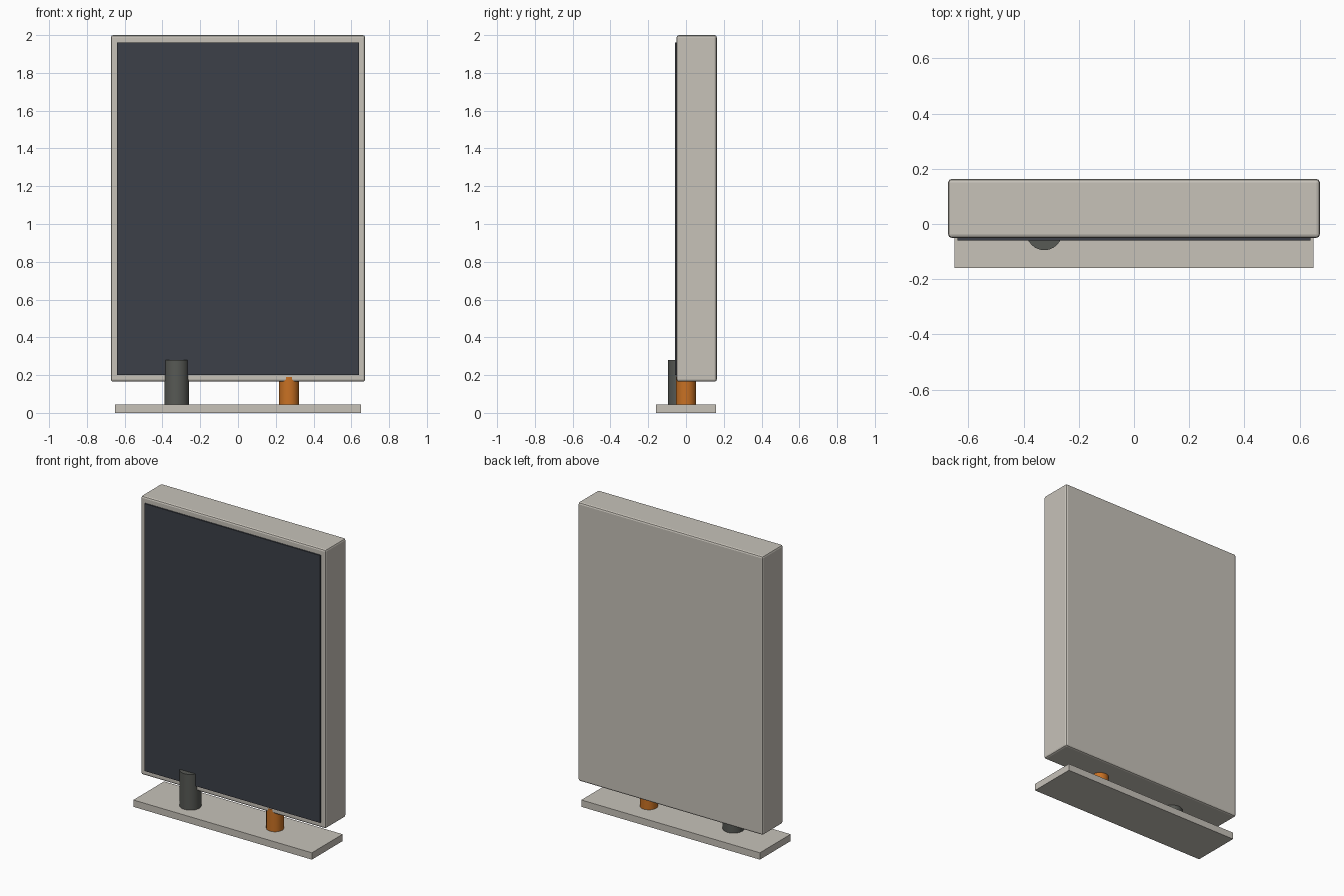
import bpy
import math

cube = bpy.data.objects.get("Cube")
if cube:
    bpy.data.objects.remove(cube, do_unlink=True)


def material(name, rgb):
    mat = bpy.data.materials.new(name)
    mat.use_nodes = True
    mat.diffuse_color = (*rgb, 1)
    mat.node_tree.nodes["Principled BSDF"].inputs["Base Color"].default_value = (*rgb, 1)
    return mat


def box(name, low, high, mat, bevel=0):
    """Box between two opposite corners, with optional softened edges."""
    centre = [(a + b) / 2 for a, b in zip(low, high)]
    bpy.ops.mesh.primitive_cube_add(size=1, location=centre)
    obj = bpy.context.object
    obj.name = name
    obj.scale = [b - a for a, b in zip(low, high)]
    bpy.ops.object.transform_apply(location=False, rotation=False, scale=True)
    obj.data.materials.append(mat)
    if bevel:
        mod = obj.modifiers.new("Bevel", "BEVEL")
        mod.width = bevel
        mod.segments = 2
    return obj


def post(name, x, y, radius, bottom, top, mat):
    """Upright smooth-sided cylinder."""
    bpy.ops.mesh.primitive_cylinder_add(
        vertices=24, radius=radius, depth=top - bottom,
        location=(x, y, (bottom + top) / 2))
    obj = bpy.context.object
    obj.name = name
    obj.data.materials.append(mat)
    bpy.ops.object.shade_smooth_by_angle(angle=math.radians(30))
    return obj


stone = material("warm light grey", (0.57, 0.54, 0.485))
slate = material("dark slate", (0.045, 0.051, 0.065))
charcoal = material("charcoal", (0.095, 0.1, 0.09))
orange = material("burnt orange", (0.58, 0.165, 0.017))

# Foot plate
box("base_plate", (-0.65, -0.16, 0), (0.65, 0.16, 0.045), stone)

# Upright panel housing with a thin front screen
box("panel_housing", (-0.673, -0.05, 0.165), (0.673, 0.163, 2.0), stone, bevel=0.012)
box("screen", (-0.64, -0.059, 0.2), (0.64, -0.0495, 1.96), slate)

# Two unequal support posts
post("tall_post", -0.325, -0.03, 0.065, 0.045, 0.28, charcoal)
post("short_post", 0.27, 0, 0.053, 0.045, 0.19, orange)
